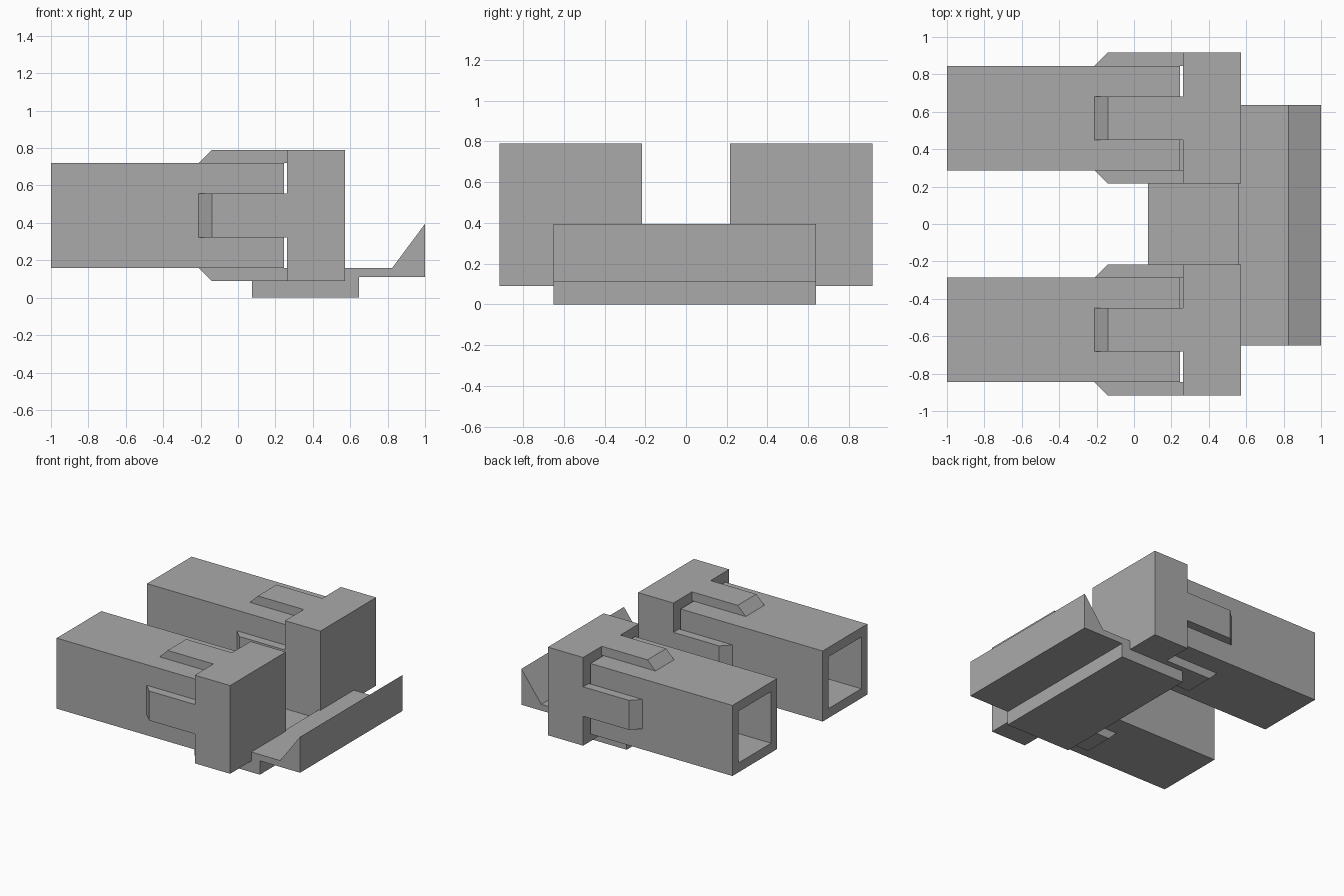
import bpy, bmesh, math
from mathutils import Matrix, Vector

cube = bpy.data.objects.get("Cube")
if cube:
    bpy.data.objects.remove(cube, do_unlink=True)

grey = bpy.data.materials.new("plain grey")
grey.use_nodes = True
colour = (0.4, 0.4, 0.4, 1)
grey.diffuse_color = colour
grey.node_tree.nodes["Principled BSDF"].inputs["Base Color"].default_value = colour

TUBE, WALL, CAP, PRONG = 0.28, 0.075, 0.35, 0.117   # half sizes and wall thickness
CENTRE_Y, CENTRE_Z = 0.566, 0.439
TUBE_END, CAP_START, CAP_END = 0.247, 0.262, 0.572


def finish(name, bm, location=(0, 0, 0)):
    bmesh.ops.recalc_face_normals(bm, faces=bm.faces)
    mesh = bpy.data.meshes.new(name)
    bm.to_mesh(mesh)
    bm.free()
    mesh.materials.append(grey)
    obj = bpy.data.objects.new(name, mesh)
    obj.location = location
    bpy.context.collection.objects.link(obj)
    return obj


def extrude_profile(bm, points, y0, y1):
    """Sweep an x-z outline along y."""
    face = bm.faces.new([bm.verts.new((x, y0, z)) for x, z in points])
    out = bmesh.ops.extrude_face_region(bm, geom=[face])["geom"]
    verts = [v for v in out if isinstance(v, bmesh.types.BMVert)]
    bmesh.ops.translate(bm, verts=verts, vec=(0, y1 - y0, 0))
    return list(face.verts) + verts


def square_tube(name, location):
    """Square sleeve, closed in a loop through its outer and inner skins."""
    bm = bmesh.new()
    inner = TUBE - WALL
    rings = []
    for x, r in ((-1, TUBE), (TUBE_END, TUBE), (TUBE_END, inner), (-1, inner)):
        rings.append([bm.verts.new((x, a * r, b * r))
                      for a, b in ((-1, -1), (1, -1), (1, 1), (-1, 1))])
    for i in range(4):
        a, b = rings[i], rings[(i + 1) % 4]
        for j in range(4):
            k = (j + 1) % 4
            bm.faces.new((a[j], a[k], b[k], b[j]))
    finish(name, bm, location)


def clip_cap(name, location):
    """End block with a bevel-tipped prong on each of its four sides."""
    bm = bmesh.new()
    extrude_profile(bm, [(CAP_START, -CAP), (CAP_END, -CAP),
                         (CAP_END, CAP), (CAP_START, CAP)], -CAP, CAP)
    prong = [(-0.21, TUBE), (CAP_START, TUBE), (CAP_START, CAP), (-0.14, CAP)]
    for i in range(4):
        verts = extrude_profile(bm, prong, -PRONG, PRONG)
        bmesh.ops.rotate(bm, verts=verts, cent=Vector(),
                         matrix=Matrix.Rotation(i * math.pi / 2, 3, 'X'))
    finish(name, bm, location)


# Two sleeves with their clipped end caps
for side, sign in (("front", -1), ("back", 1)):
    place = (0, sign * CENTRE_Y, CENTRE_Z)
    square_tube(side + "_tube", place)
    clip_cap(side + "_clip_cap", place)

# Stepped bracket with a sloped lip, joining both caps from below
bm = bmesh.new()
extrude_profile(bm, [(0.075, 0), (0.647, 0), (0.647, 0.11), (1, 0.11), (1, 0.395),
                     (0.825, 0.16), (0.557, 0.16), (0.557, 0.09), (0.075, 0.09)],
                -0.65, 0.637)
finish("base_bracket", bm)
